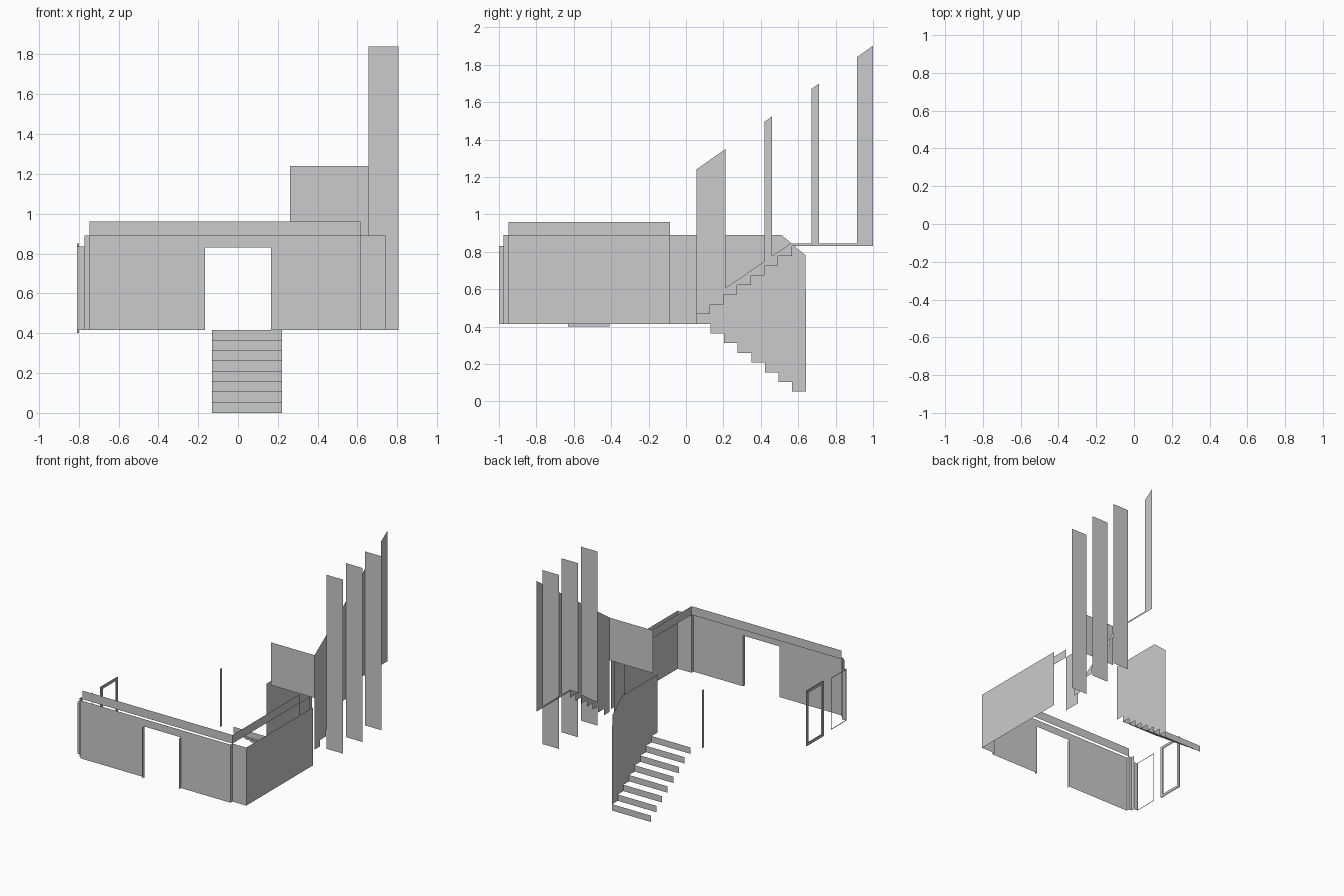
import bpy

if "Cube" in bpy.data.objects:
    bpy.data.objects.remove(bpy.data.objects["Cube"])

FLOOR, WALL, PARAPET = 0.415, 0.89, 0.96


def mesh(name, polys):
    """Object made of separate flat polygons."""
    verts, faces = [], []
    for p in polys:
        faces.append(range(len(verts), len(verts) + len(p)))
        verts += p
    me = bpy.data.meshes.new(name)
    me.from_pydata(verts, [], [list(f) for f in faces])
    ob = bpy.data.objects.new(name, me)
    bpy.context.collection.objects.link(ob)
    return ob


def panel(a, b, z0, z1):
    """Upright rectangle between two plan points."""
    return [(*a, z0), (*b, z0), (*b, z1), (*a, z1)]


def side(x, profile):
    """Polygon of (y, z) points in the plane x."""
    return [(x, y, z) for y, z in profile]


def run(points, z0, z1):
    """Chain of upright rectangles along a plan path."""
    return [panel(a, b, z0, z1) for a, b in zip(points, points[1:])]


def frame(x, y0, y1, z0, z1, w):
    """Rectangular ring of four bars in the plane x."""
    return [panel((x, y0), (x, y0 + w), z0, z1),
            panel((x, y1 - w), (x, y1), z0, z1),
            panel((x, y0 + w), (x, y1 - w), z0, z0 + w),
            panel((x, y0 + w), (x, y1 - w), z1 - w, z1)]


# front wall with doorway, plus door jambs
F = -0.975
mesh("front_wall", [
    panel((-0.745, F), (-0.165, F), FLOOR, WALL),
    panel((0.165, F), (0.615, F), FLOOR, WALL),
    panel((-0.165, F), (0.165, F), 0.83, WALL)])
mesh("door_jambs", [panel((s * 0.165, -1.0), (s * 0.165, F), FLOOR, 0.83) for s in (-1, 1)])

# outer walls turning the corners
mesh("right_wall", run([(0.615, F), (0.615, -0.95), (0.74, -0.95), (0.74, -0.085)], FLOOR, WALL))
mesh("rear_right_wall", [panel((0.615, -0.085), (0.615, 0.055), FLOOR, WALL)])
mesh("left_corner", run([(-0.745, F), (-0.745, -0.95), (-0.77, -0.95), (-0.77, -0.92)], FLOOR, WALL))
mesh("left_jamb", [panel((-0.77, -0.92), (-0.808, -0.92), FLOOR, 0.835)])
mesh("rear_post", [panel((-0.21, 0.065), (-0.21, 0.09), FLOOR, WALL)])

# parapet band above the walls
mesh("parapet", run([(-0.745, -0.95), (0.615, -0.95), (0.615, -0.085)], WALL, PARAPET))

# frames in the open left side
reveals = [panel((-0.808, y), (-0.798, y), 0.40, 0.85) for y in (-0.63, -0.61, -0.43, -0.41)]
mesh("left_door_frame", frame(-0.808, -0.63, -0.41, 0.40, 0.85, 0.02)
     + frame(-0.798, -0.63, -0.41, 0.40, 0.85, 0.02) + reveals)
mesh("left_window_frame", frame(-0.808, -0.92, -0.72, FLOOR, 0.84, 0.006))

# lower stair: risers and the stepped wall beside it
RUN, RISE = 0.073, FLOOR / 8
mesh("lower_stair_risers", [
    panel((-0.13, 0.13 + i * RUN), (0.22, 0.13 + i * RUN), FLOOR - (i + 1) * RISE, FLOOR - i * RISE)
    for i in range(8)])
prof = [(0.055, WALL), (0.51, WALL), (0.64, 0.78)]
for i in range(7, -1, -1):
    z = FLOOR - i * RISE
    prof.append((0.13 + i * RUN, z))
    prof.append((0.13 + (i - 1) * RUN, z))
mesh("lower_stair_wall", [side(0.22, prof)])

# upper stair stringer with landing edge
X = 0.655
prof = [(0.055, 0.50), (0.56, 0.845), (1.0, 0.845), (1.0, 0.83)]
for i in range(7, 0, -1):
    y, z = 0.055 + i * RUN, FLOOR + i * RISE
    prof += [(y, z + RISE), (y, z)]
prof.append((0.055, FLOOR + RISE))
mesh("upper_stair_stringer", [side(X, prof)])


def top(y):
    return 1.24 + (y - 0.055) * 0.70


def foot(y):
    return min(0.845, 0.50 + (y - 0.055) * 0.683)


# sloping tower wall, cut into strips by tall slots
mesh("tower_wall_strips", [
    side(X, [(a, foot(a)), (b, foot(b)), (b, top(b)), (a, top(a))])
    for a, b in ((0.055, 0.21), (0.42, 0.46), (0.67, 0.71), (0.915, 1.0))])
mesh("tower_front_wall", [panel((0.26, 0.055), (X, 0.055), WALL, 1.24)])

# tall fins standing out from the slots
mesh("tower_fins", [panel((X, y), (0.805, y), FLOOR, 1.84) for y in (0.21, 0.46, 0.71)])
